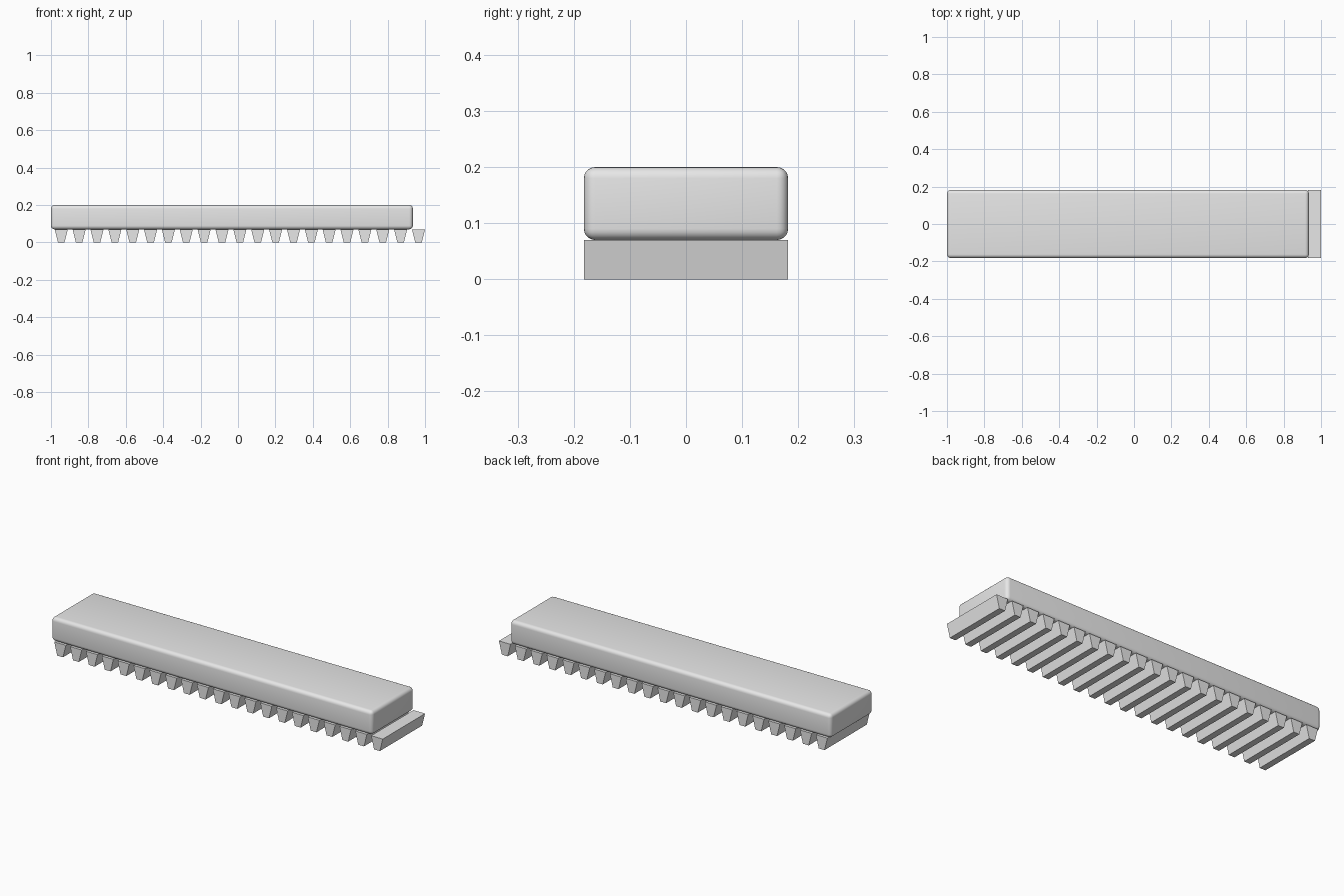
import bpy
import bmesh
from mathutils import Matrix, Vector

if "Cube" in bpy.data.objects:
    bpy.data.objects.remove(bpy.data.objects["Cube"], do_unlink=True)

grey = bpy.data.materials.new("light grey")
grey.use_nodes = True
GREY = (0.8, 0.8, 0.8, 1)
grey.diffuse_color = GREY
grey.node_tree.nodes["Principled BSDF"].inputs["Base Color"].default_value = GREY

DEPTH = 0.364
TOOTH_H = 0.07
TOP_Z = 0.2
LEFT, RIGHT = -1.0, 0.935


def add_box(name, centre, size, bottom_scale=1.0):
    """Box whose lower face can be narrowed along x."""
    bm = bmesh.new()
    bmesh.ops.create_cube(bm, size=1, matrix=Matrix.Diagonal((*size, 1)))
    for v in bm.verts:
        if v.co.z < 0:
            v.co.x *= bottom_scale
    mesh = bpy.data.meshes.new(name)
    bm.to_mesh(mesh)
    bm.free()
    mesh.materials.append(grey)
    obj = bpy.data.objects.new(name, mesh)
    obj.location = Vector(centre)
    bpy.context.collection.objects.link(obj)
    return obj


# Rounded backing bar
bar = add_box("backing_bar",
              ((LEFT + RIGHT) / 2, 0, (TOP_Z + TOOTH_H) / 2),
              (RIGHT - LEFT, DEPTH, TOP_Z - TOOTH_H))
bevel = bar.modifiers.new("rounded edges", "BEVEL")
bevel.width = 0.02
bevel.segments = 5
bpy.context.view_layer.objects.active = bar
bar.select_set(True)
bpy.ops.object.modifier_apply(modifier=bevel.name)
bpy.ops.object.shade_smooth_by_angle()
bar.select_set(False)

# Row of tapered teeth; the last one overhangs the bar
COUNT, PITCH, WIDTH = 21, 0.0955, 0.07
for i in range(COUNT):
    x = 1 - WIDTH / 2 - i * PITCH
    add_box(f"tooth_{i + 1}", (x, 0, TOOTH_H / 2),
            (WIDTH, DEPTH, TOOTH_H), bottom_scale=0.5)
